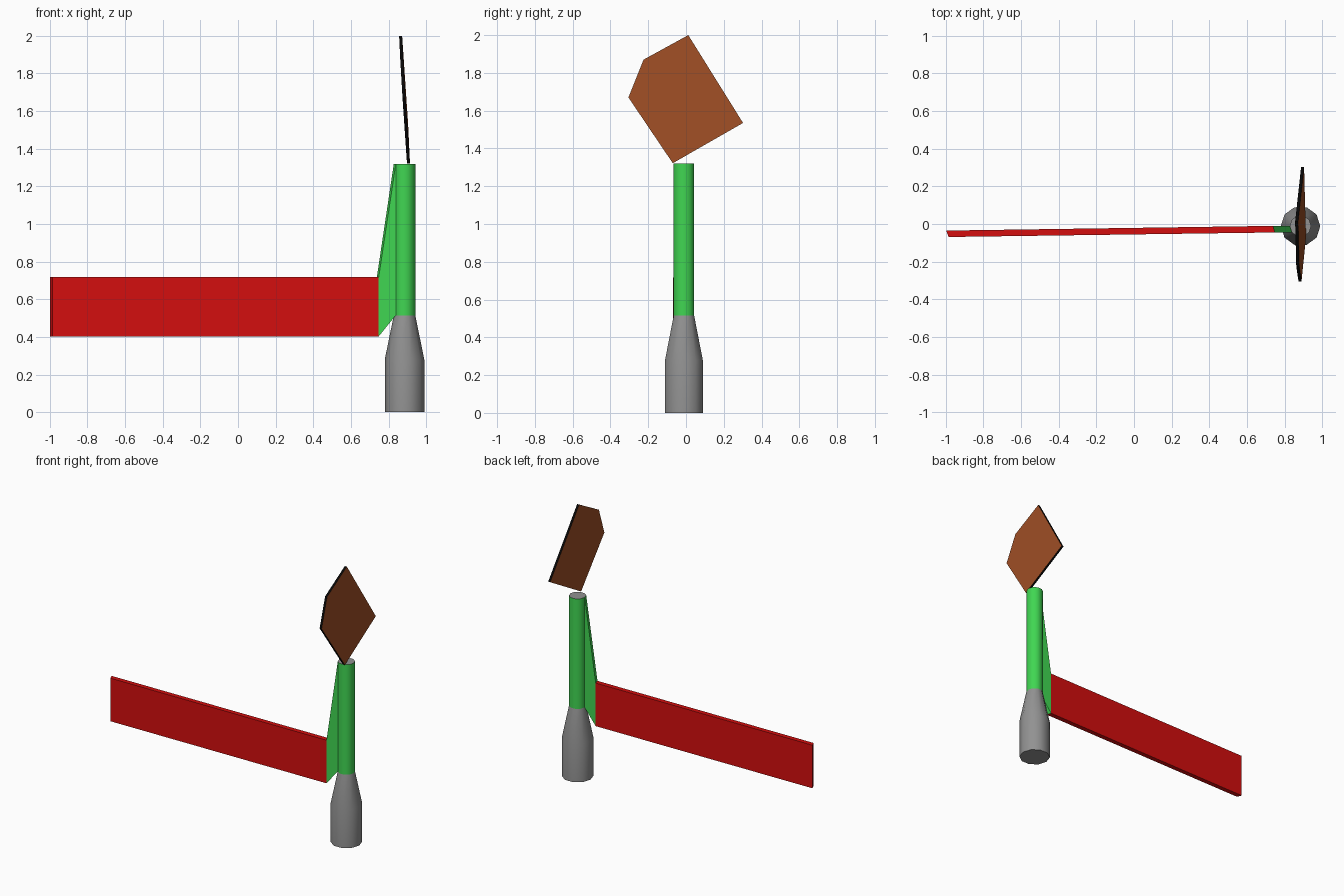
import bpy, bmesh, math

if "Cube" in bpy.data.objects:
    bpy.data.objects.remove(bpy.data.objects["Cube"])

def srgb(*c):
    return tuple(((v / 255 + 0.055) / 1.055) ** 2.4 for v in c) + (1,)

def material(name, *c):
    m = bpy.data.materials.new(name)
    m.diffuse_color = srgb(*c)
    m.use_nodes = True
    m.node_tree.nodes["Principled BSDF"].inputs["Base Color"].default_value = m.diffuse_color
    return m

red = material("red", 212, 14, 14)
green = material("green", 64, 214, 82)
grey = material("grey", 146, 146, 146)
brown = material("brown", 158, 78, 37)
black = material("black", 8, 8, 8)

def loft(name, rings, mats, start=None, end=None):
    """Skin matching rings; start/end give the cap material index (None = open)."""
    bm = bmesh.new()
    loops = [[bm.verts.new(p) for p in r] for r in rings]
    n = len(loops[0])
    for a, b in zip(loops, loops[1:]):
        for i in range(n):
            j = (i + 1) % n
            bm.faces.new((a[i], a[j], b[j], b[i]))
    for cap, loop in ((start, loops[0][::-1]), (end, loops[-1])):
        if cap is not None:
            bm.faces.new(loop).material_index = cap
    bmesh.ops.recalc_face_normals(bm, faces=bm.faces)
    me = bpy.data.meshes.new(name)
    bm.to_mesh(me)
    bm.free()
    ob = bpy.data.objects.new(name, me)
    for m in mats:
        me.materials.append(m)
    bpy.context.collection.objects.link(ob)
    return ob

def smooth(ob):
    bpy.ops.object.select_all(action='DESELECT')
    ob.select_set(True)
    bpy.context.view_layer.objects.active = ob
    bpy.ops.object.shade_smooth_by_angle(angle=math.radians(40))

CX, CY, SIDES, R = 0.885, -0.011, 10, 0.057

def ring(r, z):
    return [(CX + r * math.cos(math.tau * i / SIDES),
             CY + r * math.sin(math.tau * i / SIDES), z) for i in range(SIDES)]

# Pole: tapered grey base and green shaft with grey top
smooth(loft("pole_base", [ring(0.105, 0), ring(0.105, 0.28), ring(R, 0.515)], [grey], start=0))
smooth(loft("pole_shaft", [ring(R, 0.515), ring(R, 1.32)], [green, grey], end=1))

# Sleeve and banner: one shaft side drawn outwards to the left
def section(back, front, low, high):
    return [(*back, low), (*front, low), (*front, high), (*back, high)]

side = ring(R, 0)
at_pole = section(side[5][:2], side[6][:2], 0.515, 1.32)
at_seam = section((0.738, -0.010), (0.748, -0.045), 0.403, 0.718)
at_tip = section((-0.998, -0.035), (-0.985, -0.069), 0.403, 0.718)
loft("banner_sleeve", [at_pole, at_seam], [green])
loft("banner", [at_seam, at_tip], [red], end=0)

# Tilted five-sided panel with black rim
outline = [(-0.07, 1.322), (0.302, 1.535), (0.012, 2.0), (-0.225, 1.87), (-0.305, 1.67)]

def panel_side(dx):
    return [(0.906 + dx - 0.0625 * (z - 1.322) + 0.0085 * (y + 0.07), y, z) for y, z in outline]

loft("top_panel", [panel_side(-0.008), panel_side(0.008)], [black, brown], start=1, end=1)
